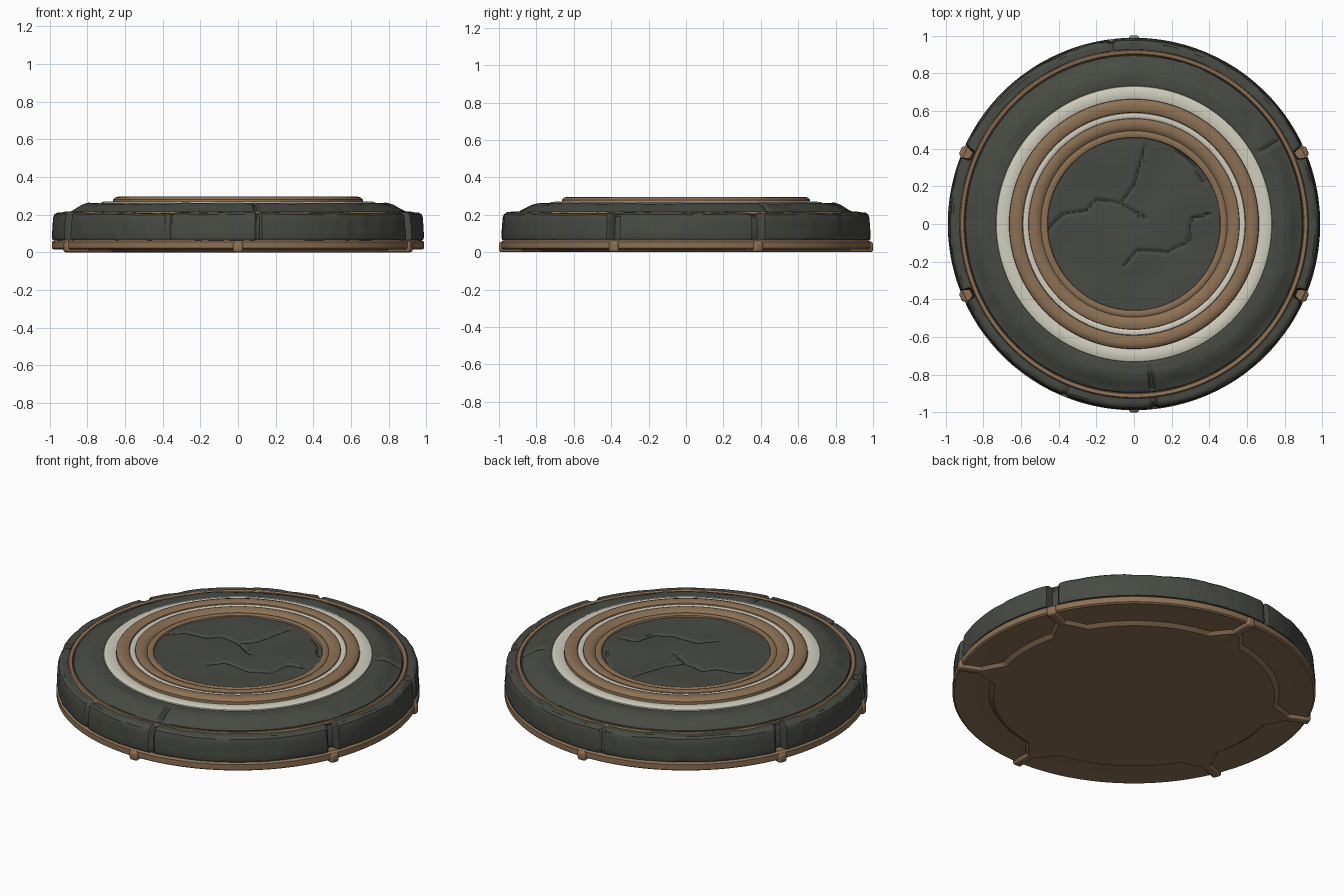
import bpy, bmesh, math
from mathutils import Vector, noise

if "Cube" in bpy.data.objects:
    bpy.data.objects.remove(bpy.data.objects["Cube"])

def material(name, rgb):
    m = bpy.data.materials.new(name)
    m.diffuse_color = (*rgb, 1)
    m.use_nodes = True
    m.node_tree.nodes["Principled BSDF"].inputs["Base Color"].default_value = m.diffuse_color
    return m

STONE = material("dark stone", (0.064, 0.068, 0.057))
BROWN = material("brown clay", (0.264, 0.163, 0.089))
CREAM = material("cream", (0.64, 0.62, 0.52))

STRUTS = [23, 90, 157, 203, 270, 337]      # degrees
NOTCHES = [23, 157, 203, 337]
SEAMS = [276.4, 97, 248]

def gap(a, angles):
    """Smallest angular distance in degrees."""
    return min(abs((a - b + 180) % 360 - 180) for b in angles)

def clamp(v):
    return max(0.0, min(1.0, v))

def finish(name, bm, mat):
    me = bpy.data.meshes.new(name)
    bm.to_mesh(me)
    bm.free()
    me.materials.append(mat)
    ob = bpy.data.objects.new(name, me)
    bpy.context.collection.objects.link(ob)
    bpy.ops.object.select_all(action='DESELECT')
    ob.select_set(True)
    bpy.context.view_layer.objects.active = ob
    bpy.ops.object.shade_smooth_by_angle(angle=math.radians(35))
    return ob

def lathe(name, profile, mat, deform=None, segs=192, sub=1):
    """Spin an (r, z) profile; outward order gives upward normals."""
    pts = []
    for (r0, z0), (r1, z1) in zip(profile, profile[1:]):
        pts += [(r0 + (r1 - r0) * k / sub, z0 + (z1 - z0) * k / sub) for k in range(sub)]
    pts.append(profile[-1])
    bm = bmesh.new()
    rows = []
    for j in range(segs):
        a = 360 * j / segs
        row = []
        for r, z in pts:
            if deform:
                r, z = deform(r, z, a)
            t = math.radians(a)
            row.append(bm.verts.new((r * math.cos(t), r * math.sin(t), z)))
        rows.append(row)
    for j in range(segs):
        p, q = rows[j], rows[(j + 1) % segs]
        for i in range(len(pts) - 1):
            bm.faces.new((p[i], p[i + 1], q[i + 1], q[i]))
    bmesh.ops.remove_doubles(bm, verts=bm.verts, dist=1e-5)
    return finish(name, bm, mat)

# Brown base: rim on the side, raised centre underneath flaring into the struts
def flare(r, z, a):
    if 0.7 < r < 0.82:
        r += 0.12 * clamp(1 - gap(a, STRUTS) / 8)
    return r, z

lathe("base", [(0.92, 0.065), (0.975, 0.065), (0.988, 0.055), (0.988, 0.022), (0.978, 0.015),
               (0.95, 0.018), (0.79, 0.018), (0.765, 0.0), (0.0, 0.0)], BROWN, flare, 360)

# Underside struts with rounded ends
for n, deg in enumerate(STRUTS):
    bm = bmesh.new()
    bmesh.ops.create_cube(bm, size=1)
    for v in bm.verts:
        v.co = Vector((0.87 + v.co.x * 0.26, v.co.y * 0.055, 0.0275 + v.co.z * 0.055))
    bmesh.ops.bevel(bm, geom=bm.edges[:], offset=0.014, segments=3, affect='EDGES', profile=0.5)
    ob = finish(f"strut_{n + 1}", bm, BROWN)
    ob.rotation_euler.z = math.radians(deg)

# Worn stone: noise, notches above the struts, thin seams
def worn(r, z, a):
    t = math.radians(a)
    p = Vector((r * math.cos(t), r * math.sin(t), z))
    n = noise.noise(p * 5) * 0.6 + noise.noise(p * 11 + Vector((3, 1, 7))) * 0.4
    w = clamp((r - 0.93) / 0.04)
    top = clamp((z - 0.1) / 0.1)
    notch = clamp((1.9 - gap(a, NOTCHES)) / 0.7)
    seam = clamp((1.1 - gap(a, SEAMS)) / 0.8)
    z += 0.01 * n * top - (0.012 * notch * w + 0.01 * seam) * top
    r -= w * (0.05 * notch + 0.012 * seam + 0.012 * abs(n))
    return r, z

lathe("stone_rim", [(0.918, 0.2), (0.926, 0.212), (0.962, 0.21), (0.976, 0.2), (0.982, 0.18),
                    (0.988, 0.08), (0.984, 0.066), (0.96, 0.06)], STONE, worn, 480, 3)

# Brown inlay between rim and stepped slab
lathe("outer_inlay", [(0.895, 0.2), (0.902, 0.214), (0.91, 0.218), (0.92, 0.217), (0.928, 0.205)], BROWN, segs=256)

def slab_wear(r, z, a):
    t = math.radians(a)
    p = Vector((r * math.cos(t), r * math.sin(t), z))
    k = clamp((r - 0.74) / 0.05) * clamp((0.9 - r) / 0.02)
    z += k * (0.008 * noise.noise(p * 5) + 0.003 * noise.noise(p * 12))
    z -= k * 0.012 * clamp((1.1 - gap(a, [276.4, 30])) / 0.8)
    return r, z

lathe("stone_step", [(0.725, 0.255), (0.74, 0.26), (0.795, 0.26), (0.825, 0.251), (0.875, 0.223),
                     (0.893, 0.215), (0.9, 0.2)], STONE, slab_wear, 480, 3)

# Concentric rings
lathe("outer_cream_ring", [(0.655, 0.262), (0.67, 0.267), (0.69, 0.27), (0.715, 0.269), (0.73, 0.263),
                           (0.734, 0.25)], CREAM)
lathe("outer_brown_ring", [(0.588, 0.275), (0.592, 0.288), (0.603, 0.295), (0.635, 0.296), (0.652, 0.291),
                           (0.662, 0.28), (0.664, 0.255)], BROWN)
lathe("inner_cream_ring", [(0.555, 0.276), (0.562, 0.283), (0.575, 0.286), (0.588, 0.283), (0.594, 0.276)], CREAM)
lathe("inner_brown_ring", [(0.455, 0.262), (0.46, 0.276), (0.472, 0.281), (0.488, 0.279), (0.494, 0.274),
                           (0.502, 0.282), (0.52, 0.29), (0.545, 0.291), (0.558, 0.286), (0.563, 0.27)], BROWN)

# Cracked centre stone
CRACKS = [[(-0.46, -0.03), (-0.38, 0.05), (-0.25, 0.07), (-0.2, 0.13), (-0.08, 0.11), (0.06, 0.03)],
          [(0.06, 0.41), (0.0, 0.2), (-0.06, 0.12)],
          [(0.4, 0.05), (0.31, 0.03), (0.28, -0.1), (0.18, -0.15), (0.02, -0.14), (-0.05, -0.22)],
          [(0.22, 0.39), (0.3, 0.33), (0.38, 0.22)]]

def crack_distance(p):
    best = 9
    for line in CRACKS:
        for a, b in zip(line, line[1:]):
            a, b = Vector(a), Vector(b)
            s = clamp((p - a).dot(b - a) / (b - a).length_squared)
            best = min(best, (p - a - s * (b - a)).length)
    return best

def cracked(r, z, a):
    t = math.radians(a)
    p = Vector((r * math.cos(t), r * math.sin(t)))
    z += 0.008 * noise.noise(Vector((p.x * 4, p.y * 4, 2)))
    z -= 0.012 * clamp(1 - crack_distance(p) / 0.014)
    return r, z

lathe("centre_stone", [(0.0, 0.268), (0.465, 0.268)], STONE, cracked, 240, 45)
